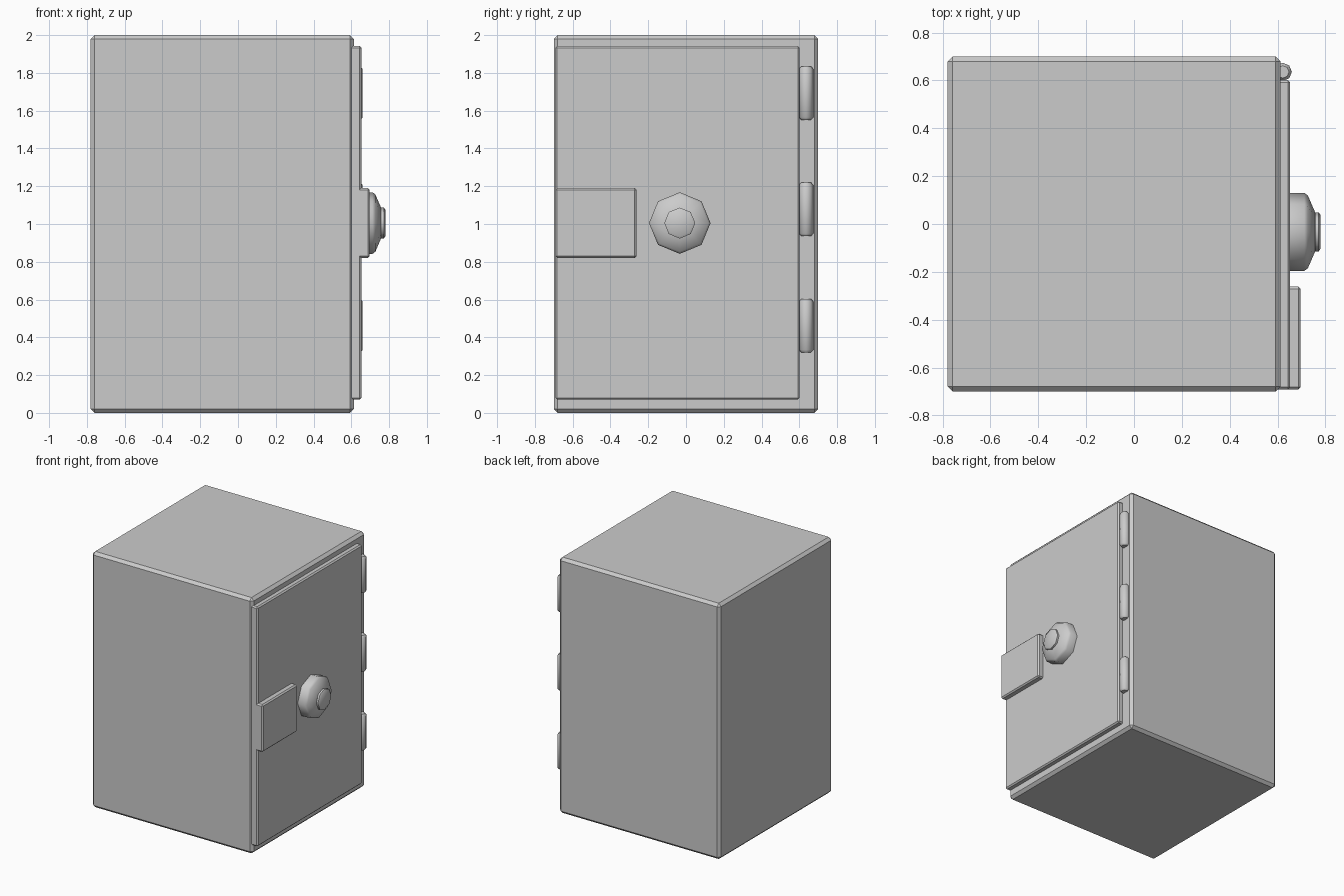
import bpy, bmesh
from math import cos, sin, pi, radians

if "Cube" in bpy.data.objects:
    bpy.data.objects.remove(bpy.data.objects["Cube"])


def finish(bm, name, smooth=None):
    bmesh.ops.recalc_face_normals(bm, faces=bm.faces[:])
    me = bpy.data.meshes.new(name)
    bm.to_mesh(me)
    bm.free()
    ob = bpy.data.objects.new(name, me)
    bpy.context.collection.objects.link(ob)
    if smooth:
        bpy.ops.object.select_all(action='DESELECT')
        ob.select_set(True)
        bpy.context.view_layer.objects.active = ob
        bpy.ops.object.shade_smooth_by_angle(angle=radians(smooth))
    return ob


def box(name, lo, hi, bevel):
    bm = bmesh.new()
    bmesh.ops.create_cube(bm, size=1)
    for v in bm.verts:
        v.co = [(a + b) / 2 + c * (b - a) for a, b, c in zip(lo, hi, v.co)]
    bmesh.ops.bevel(bm, geom=bm.edges[:], offset=bevel, segments=1,
                    affect='EDGES', profile=0.5)
    return finish(bm, name)


def lathe(name, profile, place, sides=8, smooth=50):
    """Turn (radius, height) points; place(a, b, h) maps to world space."""
    bm = bmesh.new()
    rings = []
    for r, h in profile:
        rings.append([bm.verts.new(place(r * cos(2 * pi * i / sides),
                                         r * sin(2 * pi * i / sides), h))
                      for i in range(sides)])
    for lower, upper in zip(rings, rings[1:]):
        for i in range(sides):
            j = (i + 1) % sides
            bm.faces.new((lower[i], lower[j], upper[j], upper[i]))
    bm.faces.new(rings[0])
    bm.faces.new(rings[-1])
    return finish(bm, name, smooth)


# Safe body, door and lock plate
box("safe_body", (-0.78, -0.70, 0), (0.613, 0.70, 2.0), 0.021)
box("door", (0.59, -0.692, 0.07), (0.653, 0.602, 1.943), 0.01)
box("lock_plate", (0.63, -0.692, 0.82), (0.697, -0.262, 1.19), 0.01)


# Combination dial with a narrower knob, turned around the x axis
def on_door(a, b, h):
    return (h, -0.033 + a, 1.005 + b)


lathe("dial", [(0.163, 0.64), (0.163, 0.712), (0.152, 0.727), (0.085, 0.756),
               (0.07, 0.757)], on_door)
lathe("dial_knob", [(0.07, 0.75), (0.082, 0.758), (0.082, 0.772),
                    (0.07, 0.78)], on_door)

# Three hinge barrels
for n, z in enumerate((0.462, 1.078, 1.693)):
    lathe(f"hinge_{n + 1}",
          [(0.026, -0.142), (0.038, -0.128), (0.038, 0.128), (0.026, 0.142)],
          lambda a, b, h: (0.622 + a, 0.636 + b, z + h))
